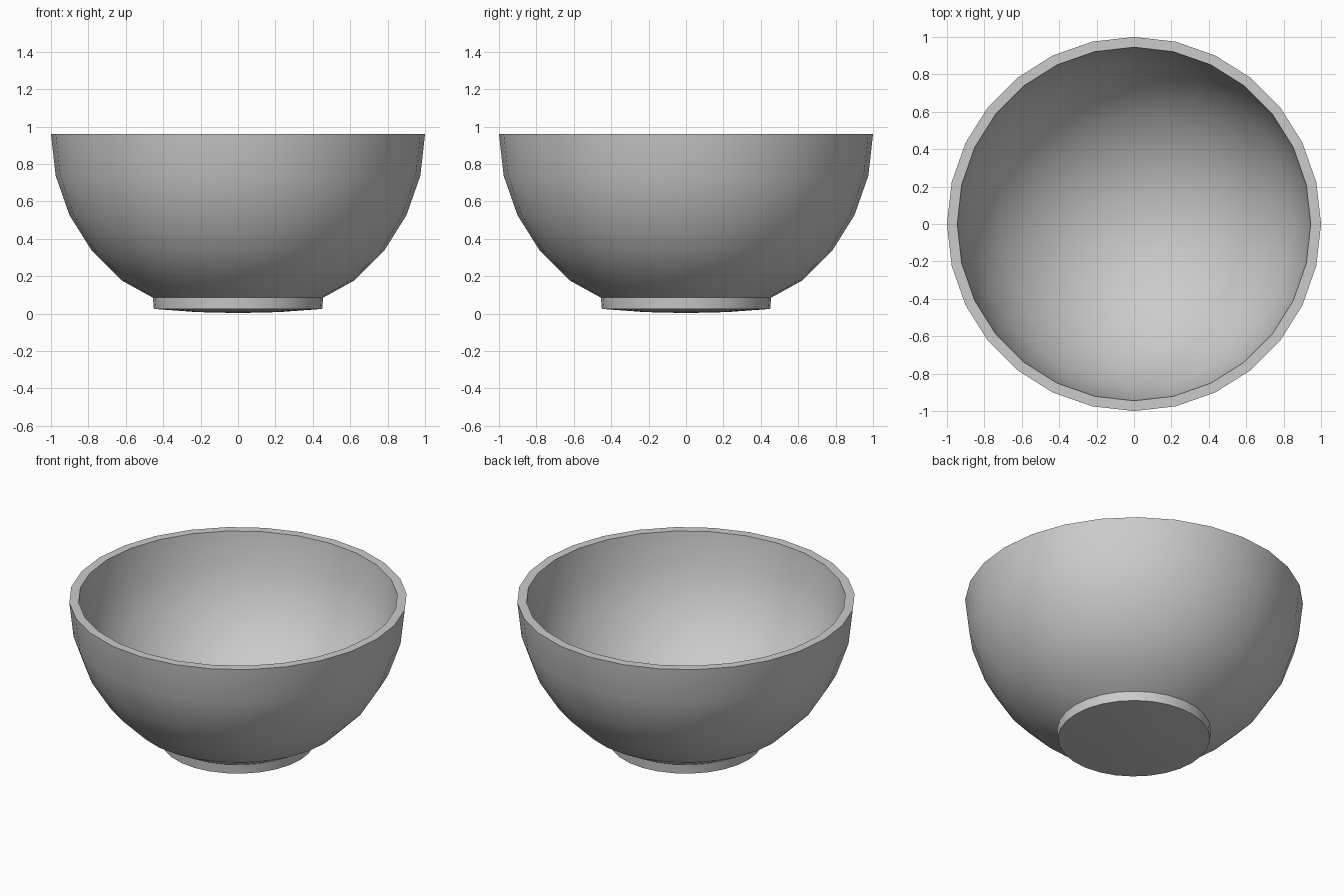
import bpy, bmesh, math

if "Cube" in bpy.data.objects:
    bpy.data.objects.remove(bpy.data.objects["Cube"])

SEG = 28                      # sides around the bowl
STEP = 2 * math.pi / SEG
CZ = 0.96                     # height of the sphere centre
WALL = 0.055


def arc(radius, first, last, cz=CZ):
    """Points of a hemisphere profile, ring by ring below the rim."""
    return [(radius * math.cos(i * STEP), cz - radius * math.sin(i * STEP))
            for i in range(first, last + 1)]


def lathe(name, profile):
    """Revolve an (r, z) profile that starts and ends on the axis."""
    bm = bmesh.new()
    rings = []
    for r, z in profile:
        if r < 1e-5:
            rings.append([bm.verts.new((0, 0, z))])
        else:
            rings.append([bm.verts.new((r * math.cos(k * STEP), r * math.sin(k * STEP), z))
                          for k in range(SEG)])
    for a, b in zip(rings, rings[1:]):
        for k in range(SEG):
            n = (k + 1) % SEG
            if len(a) == 1:
                bm.faces.new((a[0], b[k], b[n]))
            elif len(b) == 1:
                bm.faces.new((a[k], b[0], a[n]))
            else:
                bm.faces.new((a[k], b[k], b[n], a[n]))
    bmesh.ops.recalc_face_normals(bm, faces=bm.faces)
    mesh = bpy.data.meshes.new(name)
    bm.to_mesh(mesh)
    bm.free()
    obj = bpy.data.objects.new(name, mesh)
    bpy.context.collection.objects.link(obj)
    bpy.context.view_layer.objects.active = obj
    obj.select_set(True)
    bpy.ops.object.shade_smooth_by_angle(angle=math.radians(30))
    obj.select_set(False)
    return obj


# Foot with a slightly domed underside, then outer wall, rim and inner wall
foot = [(0, 0.003), (0.22, 0.008), (0.45, 0.025), (0.455, 0.085)]
outer = arc(1.0, 0, 4)[::-1]
inner = arc(1.0 - WALL, 0, SEG // 4)
lathe("bowl", foot + outer + inner)
